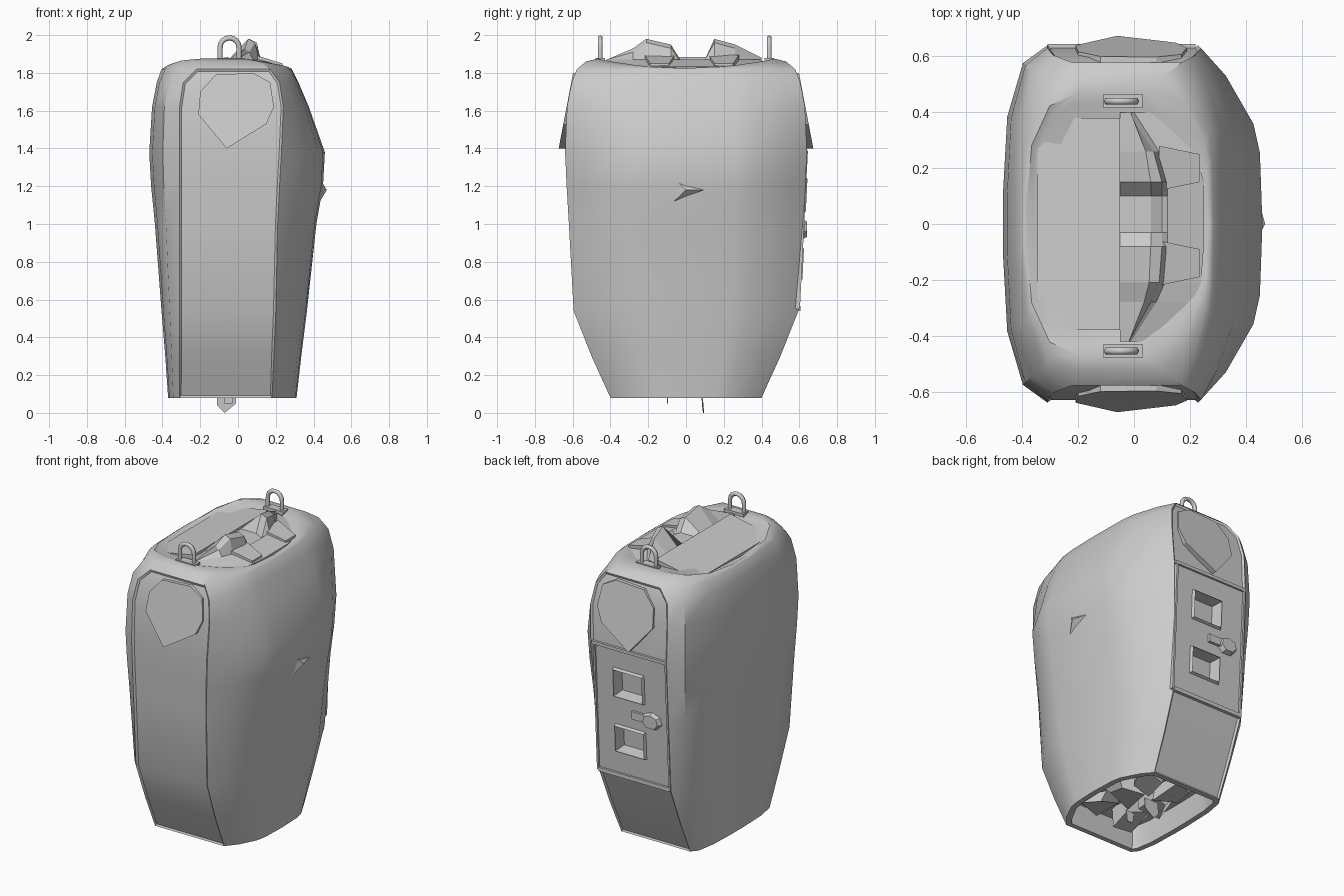
import bpy, bmesh, math, random
from mathutils import Vector

random.seed(4)
cube = bpy.data.objects.get("Cube")
if cube:
    bpy.data.objects.remove(cube, do_unlink=True)

grey = bpy.data.materials.new("plain grey")
grey.use_nodes = True
grey.diffuse_color = (0.6, 0.6, 0.6, 1)
grey.node_tree.nodes["Principled BSDF"].inputs["Base Color"].default_value = (0.6, 0.6, 0.6, 1)


def finish(name, bm, smooth=None):
    """Turn a bmesh into a named grey object."""
    bmesh.ops.recalc_face_normals(bm, faces=bm.faces)
    mesh = bpy.data.meshes.new(name)
    bm.to_mesh(mesh)
    bm.free()
    mesh.materials.append(grey)
    ob = bpy.data.objects.new(name, mesh)
    bpy.context.collection.objects.link(ob)
    if smooth:
        bpy.ops.object.select_all(action='DESELECT')
        ob.select_set(True)
        bpy.context.view_layer.objects.active = ob
        bpy.ops.object.shade_smooth_by_angle(angle=math.radians(smooth))
    return ob


def slab(name, pts, offset):
    """Flat outline pushed along an offset into a solid."""
    bm = bmesh.new()
    face = bm.faces.new([bm.verts.new(p) for p in pts])
    ext = bmesh.ops.extrude_face_region(bm, geom=[face], use_keep_orig=True)
    bmesh.ops.translate(bm, vec=offset, verts=[g for g in ext["geom"] if isinstance(g, bmesh.types.BMVert)])
    return finish(name, bm)


def box(name, lo, hi):
    (x0, y0, z0), (x1, y1, z1) = lo, hi
    return slab(name, [(x0, y0, z0), (x1, y0, z0), (x1, y1, z0), (x0, y1, z0)], (0, 0, z1 - z0))


def ring(bm, z, xl, xr, xf, xb, yh, lift=0):
    """Cross-section: bulged right side, flat ends, flatter left side."""
    w, d = xr - xf, xb - xl
    half = [(xr - .04 * w, .4), (xr - .14 * w, .56), (xr - .57 * w, .83), (xf, 1),
            (xb, 1), (xl + .45 * d, .9), (xl + .1 * d, .6), (xl, .15)]
    loop = [(xr, 0)] + half + [(x, -v) for x, v in reversed(half)]
    return [bm.verts.new((x, v * yh, z + lift * v * v)) for x, v in loop]


# Main shell, lofted from bottom to the shallow recessed top
levels = [
    (.08, -.37, .31, .18, -.31, .40), (.30, -.385, .335, .19, -.31, .50),
    (.54, -.405, .365, .20, -.31, .595), (1.0, -.44, .415, .21, -.31, .62),
    (1.2, -.46, .45, .22, -.31, .632), (1.38, -.47, .46, .23, -.31, .64),
    (1.62, -.455, .375, .24, -.31, .63), (1.75, -.43, .32, .22, -.29, .605),
    (1.82, -.405, .285, .17, -.22, .578), (1.825, -.395, .275, .11, -.2, .53, .035),
    (1.825, -.385, .265, .04, -.2, .47, .05), (1.81, -.36, .21, .0, -.22, .43, .05),
]
bm = bmesh.new()
rings = [ring(bm, *lv) for lv in levels]
n = len(rings[0])
strips = {"front": [], "rear_foot": [], "rear_head": []}
for i, (a, b) in enumerate(zip(rings, rings[1:])):
    for j in range(n):
        k = (j + 1) % n
        if j == 4 and 2 <= i <= 4:
            continue  # opening filled by the rear panel
        f = bm.faces.new((a[j], a[k], b[k], b[j]))
        if i < 8 and j == 12:
            strips["front"].append(f)
        elif i < 8 and j == 4:
            strips["rear_foot" if i < 2 else "rear_head"].append(f)
bm.faces.new(rings[-1])
base = bm.faces.new(list(reversed(rings[0])))
bm.normal_update()
for faces in strips.values():
    bmesh.ops.inset_region(bm, faces=faces, thickness=.012, depth=-.01)
bmesh.ops.inset_region(bm, faces=[base], thickness=.035, depth=0)
bmesh.ops.inset_region(bm, faces=[base], thickness=.015, depth=-.14)
finish("body_shell", bm, 35)

# Dented bump on the bulged side
bm = bmesh.new()
bmesh.ops.create_cone(bm, cap_ends=True, segments=3, radius1=.16, radius2=0, depth=.05)
for v in bm.verts:
    v.co = Vector((.445 + v.co.z, v.co.y * 1.1, v.co.x * .6 + 1.18))
finish("side_bump", bm)

# Rear panel with two sunken pockets
xs = [-.31, -.14, .08, .21]
zs = [.54, .70, .88, 1.06, 1.25, 1.38]
bm = bmesh.new()
grid = [[bm.verts.new((x, .59 + (z - .54) * .05, z)) for x in xs] for z in zs]
pockets = []
for r in range(len(zs) - 1):
    for c in range(len(xs) - 1):
        f = bm.faces.new((grid[r][c], grid[r][c + 1], grid[r + 1][c + 1], grid[r + 1][c]))
        f.normal_flip()
        if c == 1 and r in (1, 3):
            pockets.append(f)
bm.normal_update()
for p in pockets:
    bmesh.ops.inset_region(bm, faces=[p], thickness=.012, depth=.018)
    bmesh.ops.inset_region(bm, faces=[p], thickness=.012, depth=-.08)
finish("rear_panel", bm)

# Raised lips around the rear panel, and its latch
box("rear_panel_top_lip", (-.31, .60, 1.37), (.22, .645, 1.39))
box("rear_panel_bottom_lip", (-.31, .57, .54), (.20, .605, .565))
for x in (-.31, .20):
    slab("rear_panel_side_lip", [(x, .575, .55), (x, .603, .55), (x, .645, 1.38), (x, .60, 1.38)], (.012, 0, 0))
bm = bmesh.new()
bmesh.ops.create_cone(bm, cap_ends=True, segments=7, radius1=.075, radius2=.055, depth=.04)
for v in bm.verts:
    v.co = Vector((v.co.x - .19, .62 + v.co.z, v.co.y * .8 + .97))
finish("latch_knob", bm)
box("latch_bar", (-.14, .60, .95), (-.05, .628, 1.0))

# Tilted shield plates at both ends
outline = [(-.06, 1.4), (.15, 1.53), (.19, 1.62), (.17, 1.75), (.08, 1.8),
           (-.12, 1.79), (-.2, 1.7), (-.21, 1.58)]
for name, s in (("front_shield", -1), ("rear_shield", 1)):
    slab(name, [(x, s * (.674 - (z - 1.4) * .19), z) for x, z in outline], (0, -s * .035, 0))

# Top plate sloping to the left edge
slab("top_plate", [(-.345, -.38, 1.83), (-.05, -.38, 1.885), (-.05, .38, 1.885), (-.345, .38, 1.83)], (0, 0, -.07))

# Faceted grip ridge beside the plate: y, outer x, crest height
stations = [(-.42, -.03, 1.87), (-.28, .06, 1.93), (-.21, .09, 1.98), (-.08, .10, 1.95), (-.03, .10, 1.87),
            (.10, .10, 1.87), (.15, .10, 1.98), (.26, .07, 1.95), (.40, -.02, 1.88)]
bm = bmesh.new()
rows = []
for y, x, z in stations:
    section = [(-.05, 1.78), (-.05, 1.87), (.6 * x, z), (x, z - .02), (x + .02, 1.87), (x + .15, 1.835), (x + .15, 1.78)]
    rows.append([bm.verts.new((px, y, pz)) for px, pz in section])
for a, b in zip(rows, rows[1:]):
    for j in range(len(a) - 1):
        bm.faces.new((a[j], a[j + 1], b[j + 1], b[j]))
for end in (rows[0], rows[-1]):
    bm.faces.new(end)
finish("grip_ridge", bm)

# Small facets between ridge and rim
for y in (-.14, .2):
    slab("grip_facet", [(.09, y - .08, 1.895), (.235, y - .05, 1.85), (.235, y + .05, 1.85), (.09, y + .08, 1.895)], (0, 0, -.06))

# Lifting loops with their mounts
for y in (-.455, .44):
    curve = bpy.data.curves.new("lifting_loop", 'CURVE')
    curve.dimensions = '3D'
    curve.bevel_depth = .014
    curve.bevel_resolution = 1
    curve.use_fill_caps = True
    arc = [(.05 * math.cos(t * math.pi / 8), .05 * math.sin(t * math.pi / 8)) for t in range(9)]
    path = [(.05, -.07)] + arc + [(-.05, -.07)]
    sp = curve.splines.new('POLY')
    sp.points.add(len(path) - 1)
    for pt, (x, z) in zip(sp.points, path):
        pt.co = (x - .045, y, z + 1.935, 1)
    curve.materials.append(grey)
    bpy.context.collection.objects.link(bpy.data.objects.new("lifting_loop", curve))
    box("loop_mount", (-.11, y - .025, 1.82), (.03, y + .025, 1.88))

# Broken shards within the hollow underside
for i in range(6):
    bm = bmesh.new()
    bmesh.ops.create_cube(bm, size=.11)
    c = Vector((-.15 + .22 * (i % 2), -.2 + .2 * (i // 2), .19))
    for v in bm.verts:
        v.co = c + Vector((v.co.x * 1.3, v.co.y * 1.5, v.co.z * .7)) + Vector([random.uniform(-.035, .035) for _ in range(3)])
    finish("underside_shard", bm)

# Hanging tags under the base
slab("rear_tag", [(-.11, .08, .12), (-.01, .08, .12), (-.01, .085, .05), (-.07, .09, 0), (-.11, .085, .04)], (0, .006, 0))
slab("front_tag", [(-.08, -.1, .12), (-.02, -.1, .12), (-.03, -.1, .05), (-.07, -.1, .05)], (0, .006, 0))
